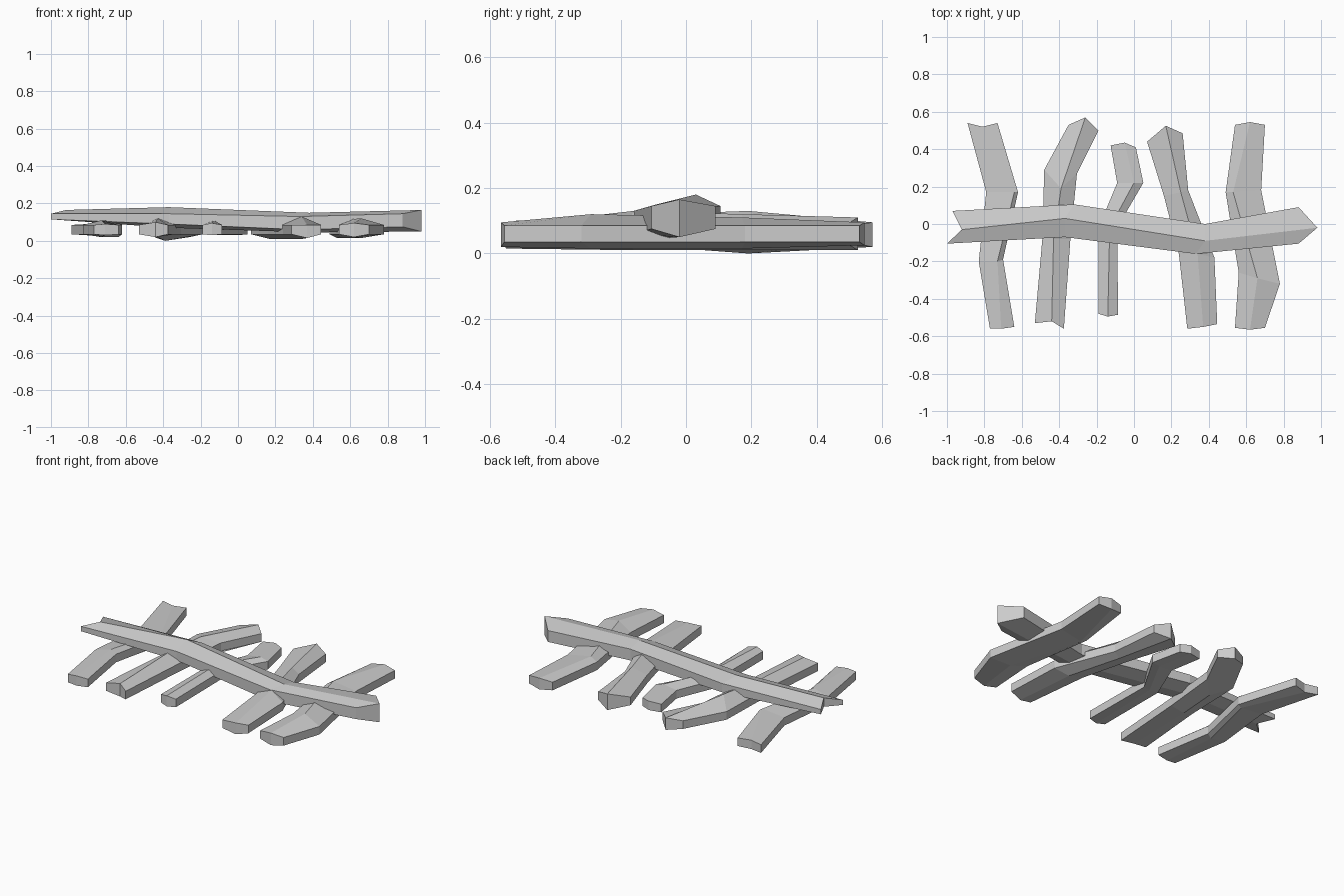
import bpy
import bmesh


def timber(name, stations, along_x=False, edge=None):
    """Loft a rough-hewn six-sided timber.
    station: (s, left, right, ridge position, ridge top z, ridge bottom z,
              ridge push along length, right-edge shift along length)"""
    bm = bmesh.new()
    rings = []
    for i, (s, a, b, r, top, bot, push, skew) in enumerate(stations):
        lo, hi = edge[i] if edge else (0.035, 0.085)
        pts = [(a, s, lo), (r, s + push, bot), (b, s + skew, lo),
               (b, s + skew, hi), (r, s + push, top), (a, s, hi)]
        if along_x:
            pts = [(y, x, z) for x, y, z in pts]
        rings.append([bm.verts.new(p) for p in pts])
    for p, q in zip(rings, rings[1:]):
        for k in range(6):
            j = (k + 1) % 6
            bm.faces.new((p[k], p[j], q[j], q[k]))
    # end caps, split along the ridge so they can be notched or pointed
    for ring in (rings[0], rings[-1]):
        v = ring
        bm.faces.new((v[0], v[1], v[4], v[5]))
        bm.faces.new((v[1], v[2], v[3], v[4]))
    bmesh.ops.recalc_face_normals(bm, faces=bm.faces)
    mesh = bpy.data.meshes.new(name)
    bm.to_mesh(mesh)
    bm.free()
    obj = bpy.data.objects.new(name, mesh)
    bpy.context.collection.objects.link(obj)
    return obj


# long beam lying across the others
timber("long_beam", [
    (-1.00, -0.105, 0.07, -0.03, 0.165, 0.11, 0.08, 0.03),
    (-0.37, -0.07, 0.105, 0.03, 0.18, 0.07, 0.0, 0.05),
    (0.33, -0.16, 0.00, -0.09, 0.15, 0.045, 0.05, 0.05),
    (0.88, -0.105, 0.09, -0.02, 0.165, 0.05, 0.10, 0.0),
], along_x=True, edge=[(0.115, 0.145), (0.09, 0.145), (0.06, 0.13), (0.075, 0.145)])

# cross boards, left to right, each listed from front to back
timber("cross_board_1", [
    (-0.56, -0.77, -0.64, -0.71, 0.09, 0.03, 0.0, 0.01),
    (-0.20, -0.83, -0.70, -0.73, 0.11, 0.02, 0.0, 0.01),
    (0.17, -0.79, -0.62, -0.64, 0.10, 0.02, 0.0, 0.0),
    (0.54, -0.89, -0.73, -0.81, 0.085, 0.03, -0.02, 0.0)])

timber("cross_board_2", [
    (-0.53, -0.53, -0.375, -0.44, 0.10, 0.02, 0.01, -0.03),
    (-0.08, -0.49, -0.34, -0.43, 0.12, 0.02, 0.0, 0.0),
    (0.29, -0.48, -0.305, -0.39, 0.13, 0.0, -0.1, -0.02),
    (0.53, -0.35, -0.19, -0.26, 0.095, 0.02, 0.04, -0.03)])

timber("cross_board_3", [
    (-0.48, -0.19, -0.085, -0.14, 0.095, 0.03, -0.015, -0.005),
    (-0.02, -0.19, -0.09, -0.13, 0.11, 0.03, 0.0, 0.0),
    (0.22, -0.09, 0.05, 0.0, 0.10, 0.03, 0.0, 0.0),
    (0.42, -0.125, 0.01, -0.05, 0.09, 0.035, 0.015, -0.01)])

timber("cross_board_4", [
    (-0.56, 0.285, 0.445, 0.37, 0.085, 0.015, 0.01, 0.025),
    (-0.16, 0.24, 0.43, 0.34, 0.13, 0.01, 0.0, -0.02),
    (0.15, 0.16, 0.29, 0.25, 0.12, 0.01, 0.02, 0.03),
    (0.44, 0.07, 0.26, 0.17, 0.11, 0.01, 0.085, 0.045)])

timber("cross_board_5", [
    (-0.555, 0.54, 0.70, 0.62, 0.095, 0.02, -0.01, 0.0),
    (-0.26, 0.56, 0.78, 0.66, 0.12, 0.015, -0.03, -0.06),
    (0.17, 0.49, 0.68, 0.53, 0.11, 0.015, 0.0, 0.01),
    (0.53, 0.54, 0.70, 0.62, 0.095, 0.025, 0.015, 0.0)])
